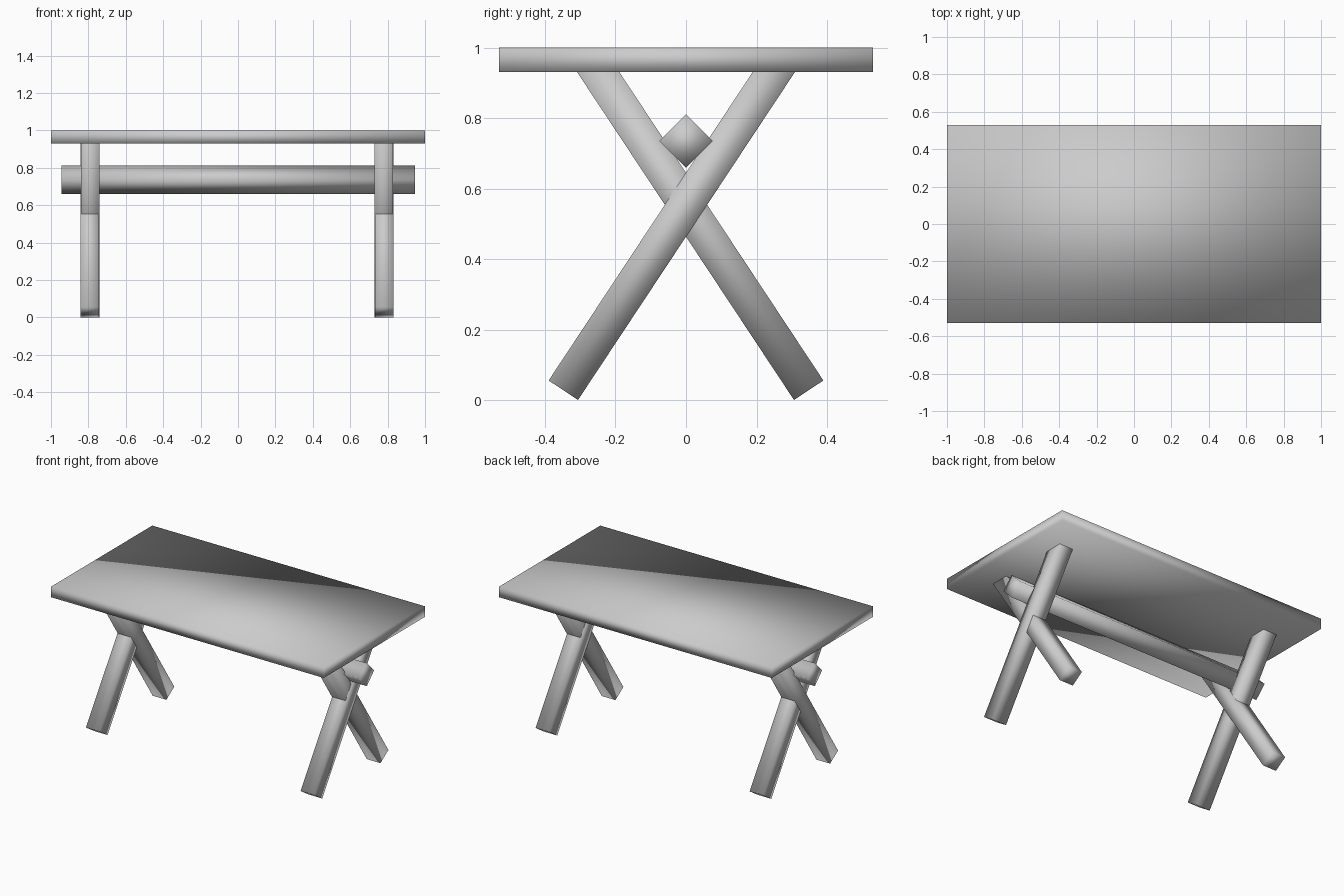
import bpy
import math

# Remove the default cube
cube = bpy.data.objects.get("Cube")
if cube:
    bpy.data.objects.remove(cube, do_unlink=True)

# Single plain grey finish
grey = bpy.data.materials.new("plain_grey")
grey.use_nodes = True
colour = (0.6, 0.6, 0.6, 1)
grey.diffuse_color = colour
grey.node_tree.nodes["Principled BSDF"].inputs["Base Color"].default_value = colour


def beam(name, size, location, tilt=0.0):
    """Smooth-shaded box, tilted about the x axis."""
    bpy.ops.mesh.primitive_cube_add(size=1, location=location)
    obj = bpy.context.object
    obj.name = name
    obj.scale = size
    bpy.ops.object.transform_apply(location=False, rotation=False, scale=True)
    obj.rotation_euler.x = tilt
    obj.data.materials.append(grey)
    bpy.ops.object.shade_smooth()
    return obj


# Tabletop
beam("tabletop", (2, 1.06, 0.07), (0, 0, 0.965))

# Square stretcher bar turned on its edge, resting in the crossed legs
beam("stretcher_bar", (1.89, 0.108, 0.108), (0, 0, 0.735), math.pi / 4)

# Crossed legs at each end, tops buried in the tabletop
foot, top = (-0.348, 0.028), (0.268, 0.959)
dy, dz = top[0] - foot[0], top[1] - foot[1]
length = math.hypot(dy, dz)
mid_y, mid_z = (foot[0] + top[0]) / 2, (foot[1] + top[1]) / 2
lean = math.atan2(dy, dz)

for side, x in (("right", -0.791), ("left", 0.781)):
    for end, sign in (("front", 1), ("back", -1)):
        # Tiny offset keeps the crossing faces from coinciding
        out = 0.001 * sign * math.copysign(1, x)
        beam(f"{side}_{end}_leg", (0.1, 0.1, length),
             (x + out, sign * mid_y, mid_z), -sign * lean)
